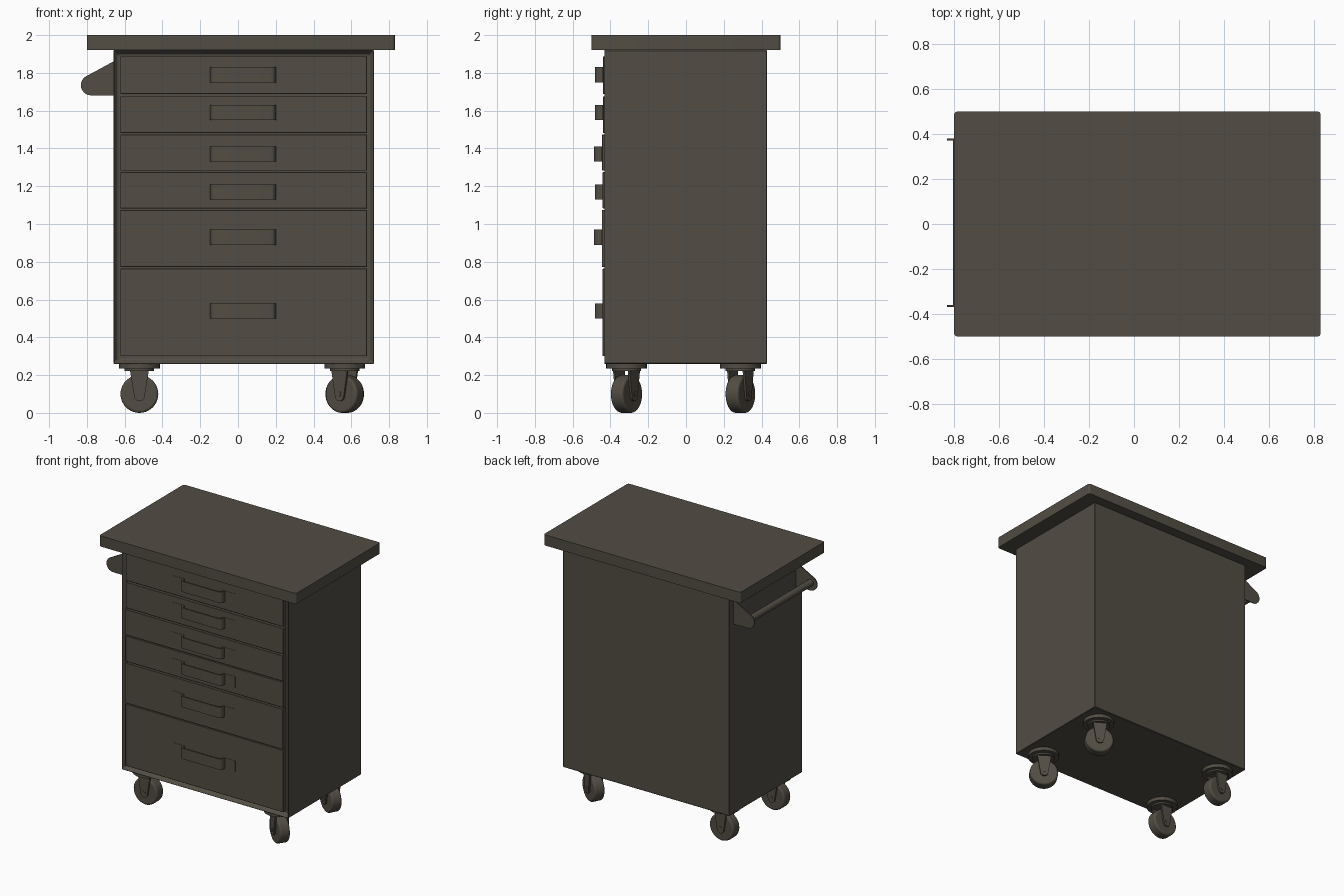
import bpy, bmesh, math
from mathutils import Matrix, Vector

if "Cube" in bpy.data.objects:
    bpy.data.objects.remove(bpy.data.objects["Cube"])

mat = bpy.data.materials.new("dark_steel")
mat.diffuse_color = (0.085, 0.075, 0.058, 1)
mat.use_nodes = True
mat.node_tree.nodes["Principled BSDF"].inputs["Base Color"].default_value = mat.diffuse_color


def finish(name, bm, bevel=0.0, segs=2, smooth=False, loc=(0, 0, 0), rot=0.0):
    bmesh.ops.recalc_face_normals(bm, faces=bm.faces)
    me = bpy.data.meshes.new(name)
    bm.to_mesh(me)
    bm.free()
    ob = bpy.data.objects.new(name, me)
    bpy.context.collection.objects.link(ob)
    ob.location = loc
    ob.rotation_euler.z = rot
    me.materials.append(mat)
    if bevel:
        m = ob.modifiers.new("bevel", 'BEVEL')
        m.width, m.segments, m.limit_method = bevel, segs, 'ANGLE'
    if smooth:
        bpy.ops.object.select_all(action='DESELECT')
        ob.select_set(True)
        bpy.context.view_layer.objects.active = ob
        bpy.ops.object.shade_smooth_by_angle(angle=math.radians(35))
    return ob


def box_bm(x0, x1, y0, y1, z0, z1):
    bm = bmesh.new()
    bmesh.ops.create_cube(bm, size=1)
    for v in bm.verts:
        v.co = ((x0 + x1) / 2 + v.co.x * (x1 - x0), (y0 + y1) / 2 + v.co.y * (y1 - y0),
                (z0 + z1) / 2 + v.co.z * (z1 - z0))
    return bm


def prism_bm(pts, axis, lo, hi):
    """Extrude a profile: axis y takes (x, z) points, axis z takes (x, y) points."""
    bm = bmesh.new()
    co = [(a, lo, b) if axis == 'y' else (a, b, lo) for a, b in pts]
    f = bm.faces.new([bm.verts.new(c) for c in co])
    r = bmesh.ops.extrude_face_region(bm, geom=[f])
    step = Vector((0, hi - lo, 0) if axis == 'y' else (0, 0, hi - lo))
    bmesh.ops.translate(bm, vec=step, verts=[g for g in r['geom'] if isinstance(g, bmesh.types.BMVert)])
    return bm


def cyl_bm(r, depth, center=(0, 0, 0), along_y=False, sides=32):
    bm = bmesh.new()
    m = Matrix.Translation(center)
    if along_y:
        m = m @ Matrix.Rotation(math.pi / 2, 4, 'X')
    bmesh.ops.create_cone(bm, cap_ends=True, segments=sides, radius1=r, radius2=r, depth=depth, matrix=m)
    return bm


def arc(cx, cy, r, a0, a1, n):
    return [(cx + r * math.cos(math.radians(a0 + (a1 - a0) * i / n)),
             cy + r * math.sin(math.radians(a0 + (a1 - a0) * i / n))) for i in range(n + 1)]


# Worktop slab with slightly rounded corners
r = 0.015
outline = (arc(0.83 - r, 0.5 - r, r, 0, 90, 4) + arc(-0.80 + r, 0.5 - r, r, 90, 180, 4)
           + arc(-0.80 + r, -0.5 + r, r, 180, 270, 4) + arc(0.83 - r, -0.5 + r, r, 270, 360, 4))
finish("worktop", prism_bm(outline, 'z', 1.92, 2.0), smooth=True)

# Cabinet with a recessed front opening
bm = box_bm(-0.66, 0.72, -0.435, 0.43, 0.26, 1.92)
bm.normal_update()
front = next(f for f in bm.faces if f.normal.y < -0.9)
bmesh.ops.inset_region(bm, faces=[front], thickness=0.032)
bmesh.ops.translate(bm, vec=(0, 0.03, 0), verts=front.verts)
finish("cabinet", bm, bevel=0.004, segs=1)

# Drawers and bent strip handles: bottom, top, front face y, handle height
drawers = [(0.300, 0.764, -0.441, 0.54), (0.772, 1.074, -0.446, 0.93), (1.082, 1.274, -0.441, 1.17),
           (1.282, 1.474, -0.445, 1.37), (1.482, 1.676, -0.440, 1.59), (1.688, 1.888, -0.440, 1.79)]
half = [(0.26, 0.002), (0.175, 0.002), (0.171, 0.022), (0.166, 0.033), (0.157, 0.039), (0.145, 0.041)]
inner = [(0.132, 0.031), (0.150, 0.030), (0.158, 0.024), (0.163, -0.004), (0.26, -0.004)]
cx = 0.027
side = half + inner[::-1][0:1] + inner[::-1][1:]
outer = [(cx - x, -d) for x, d in half] + [(cx + x, -d) for x, d in half[::-1]]
back = [(cx + x, -d) for x, d in inner[::-1]] + [(cx - x, -d) for x, d in inner]
for i, (z0, z1, y, hz) in enumerate(drawers):
    finish(f"drawer_{i + 1}", box_bm(-0.623, 0.683, y, -0.40, z0, z1), bevel=0.002, segs=1)
    finish(f"drawer_handle_{i + 1}", prism_bm(outer + back, 'z', hz - 0.04, hz + 0.04),
           smooth=True, loc=(0, y, 0))

# Side push handle: two thin brackets and a rod
bracket = ([(-0.655, 1.68)] + [(-0.655, 1.863)] + arc(-0.778, 1.735, 0.054, 112, 270, 14))
for n, y in (("front", -0.365), ("back", 0.375)):
    finish(f"push_handle_bracket_{n}", prism_bm(bracket, 'y', y - 0.004, y + 0.004), smooth=True)
finish("push_handle_rod", cyl_bm(0.025, 0.74, (-0.78, 0.005, 1.74), True, 24), smooth=True)

# Swivel casters: name, x, y, swivel angle
casters = [("front_left", -0.522, -0.315, 0), ("back_left", -0.522, 0.288, 0),
           ("front_right", 0.565, -0.315, -33), ("back_right", 0.565, 0.288, -29)]
leg = [(0.05, 0.225), (-0.05, 0.225), (-0.031, 0.085)] + arc(0, 0.09, 0.028, 200, 340, 8) + [(0.031, 0.085)]
leg = leg[:2] + leg[3:-1]
for n, x, y, a in casters:
    at = dict(loc=(x, y, 0), rot=math.radians(a), smooth=True)
    finish(f"caster_plate_{n}", cyl_bm(0.108, 0.028, (0, 0, 0.248)), **at)
    finish(f"caster_swivel_{n}", cyl_bm(0.078, 0.014, (0, 0, 0.229)), **at)
    finish(f"caster_wheel_{n}", cyl_bm(0.1, 0.078, (0, 0, 0.1), True, 40), bevel=0.012, segs=3, **at)
    finish(f"caster_axle_{n}", cyl_bm(0.012, 0.112, (0, 0, 0.1), True, 16), **at)
    for s in (-1, 1):
        finish(f"caster_fork_{n}", prism_bm(leg, 'y', s * 0.041, s * 0.053), **at)
